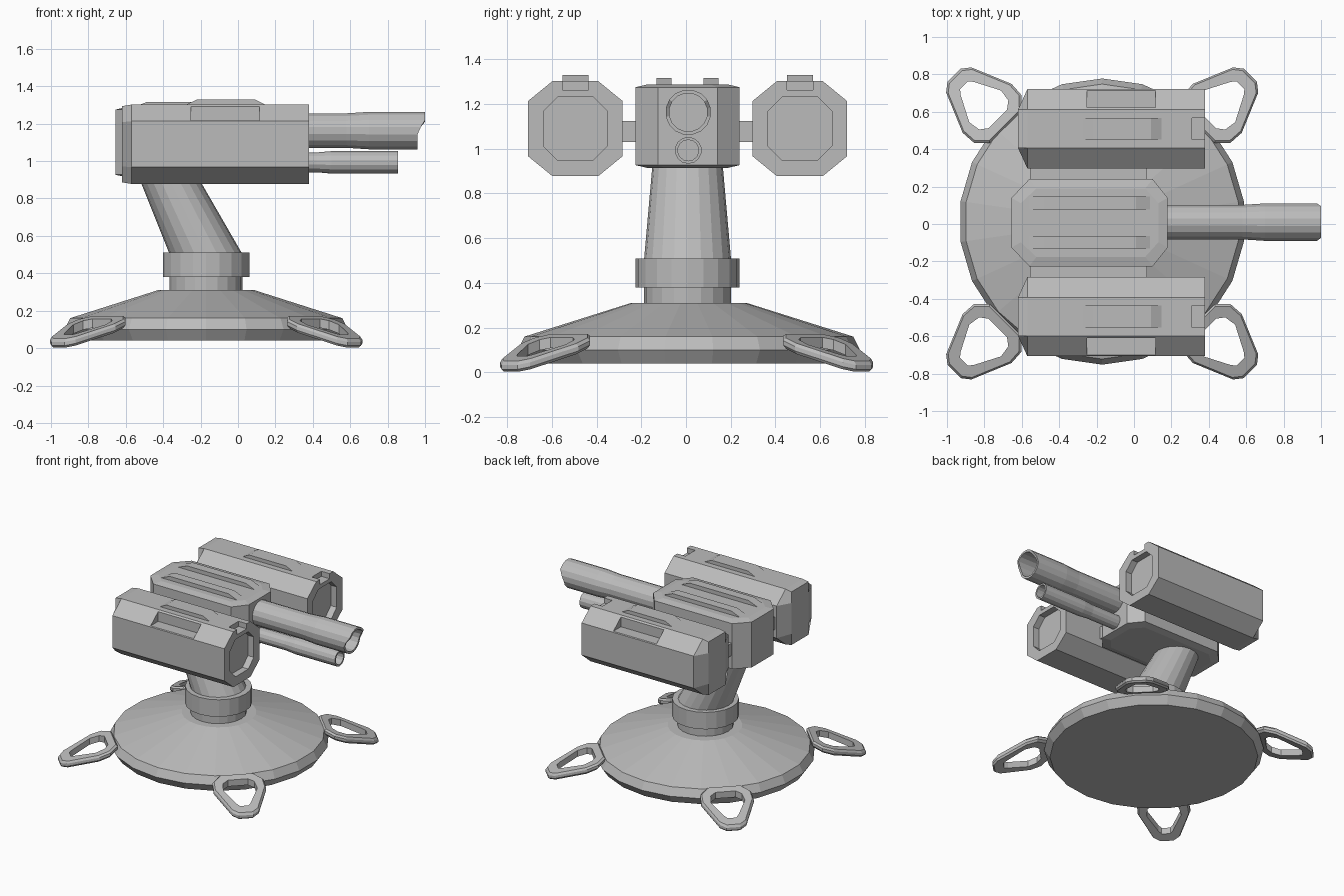
import bpy, bmesh
from math import cos, sin, pi, radians
from mathutils import Vector

cube = bpy.data.objects.get("Cube")
if cube:
    bpy.data.objects.remove(cube)

grey = bpy.data.materials.new("plain_grey")
grey.use_nodes = True
COLOUR = (0.5, 0.5, 0.5, 1)
grey.diffuse_color = COLOUR
grey.node_tree.nodes["Principled BSDF"].inputs["Base Color"].default_value = COLOUR

CX, CY = -0.17, 0.007      # pedestal axis and head centre line


def loft(name, rings, closed=False):
    """Skin equal-length rings of points; cap the ends, or close ring to ring."""
    bm = bmesh.new()
    rows = [[bm.verts.new(p) for p in ring] for ring in rings]
    n = len(rows[0])
    pairs = list(zip(rows, rows[1:])) + ([(rows[-1], rows[0])] if closed else [])
    for a, b in pairs:
        for i in range(n):
            j = (i + 1) % n
            bm.faces.new((a[i], a[j], b[j], b[i]))
    if not closed:
        bm.faces.new(rows[0])
        bm.faces.new(rows[-1])
    bmesh.ops.recalc_face_normals(bm, faces=bm.faces)
    mesh = bpy.data.meshes.new(name)
    bm.to_mesh(mesh)
    bm.free()
    mesh.materials.append(grey)
    obj = bpy.data.objects.new(name, mesh)
    bpy.context.collection.objects.link(obj)
    return obj


def disc(x, y, z, r, n):
    """Horizontal ring with a vertex at the back."""
    return [(x + r * cos(pi / 2 + 2 * pi * i / n), y + r * sin(pi / 2 + 2 * pi * i / n), z)
            for i in range(n)]


def box(name, x0, x1, y0, y1, z0, z1):
    return loft(name, [[(x, y0, z0), (x, y1, z0), (x, y1, z1), (x, y0, z1)] for x in (x0, x1)])


def octagon(x, y, z, h, flat, side):
    """Upright octagon: half size h, half top edge flat, half side edge side."""
    pts = [(flat, h), (h, side), (h, -side), (flat, -h),
           (-flat, -h), (-h, -side), (-h, side), (-flat, h)]
    return [(x, y + a, z + b) for a, b in pts]


def ridge(name, x0, x1, y, half, base, top, ramp):
    """Long raised rib with sloping ends."""
    rings = []
    for x, z in ((x0, base), (x0 + ramp, top), (x1 - ramp, top), (x1, base)):
        rings.append([(x, y - half, base - 0.02), (x, y + half, base - 0.02),
                      (x, y + half, z), (x, y - half, z)])
    return loft(name, rings)


def carve(obj, cutters):
    """Subtract the cutters, bake the result and discard them."""
    for c in cutters:
        m = obj.modifiers.new("cut", 'BOOLEAN')
        m.operation, m.solver, m.object = 'DIFFERENCE', 'EXACT', c
    dg = bpy.context.evaluated_depsgraph_get()
    mesh = bpy.data.meshes.new_from_object(obj.evaluated_get(dg))
    obj.modifiers.clear()
    obj.data = mesh
    for c in cutters:
        bpy.data.objects.remove(c)


# Pedestal: wide cone, neck, collar and leaning arm
loft("base_cone", [disc(CX, 0.013, z, r, 22) for z, r in
                   ((0.04, 0.725), (0.1, 0.765), (0.16, 0.735), (0.31, 0.26))])
loft("neck", [disc(CX, CY, z, 0.195, 20) for z in (0.3, 0.39)])
loft("collar", [disc(CX, CY, z, 0.232, 20) for z in (0.38, 0.51)])
loft("leaning_arm", [disc(CX, CY, 0.5, 0.195, 20), disc(-0.38, CY, 0.93, 0.157, 20)])

# Four rounded triangular anchor loops, sloping down to the ground
outer = [(1.12, 0.05), (1.085, 0.095), (0.87, 0.185), (0.79, 0.18), (0.73, 0.12)]
inner = [(1.045, 0.03), (1.02, 0.05), (0.885, 0.12), (0.82, 0.11), (0.79, 0.07)]
for k, label in enumerate(("back_left", "back_right", "front_right", "front_left")):
    a = radians(45 + 90 * k)

    def slab(half, dz, grow=0.0):
        pts = half + [(u, -v) for u, v in reversed(half)]
        out = []
        for u, v in pts:
            u, v = 0.92 + (u - 0.92) * (1 + grow), v * (1 + grow)
            out.append((CX + u * cos(a) - v * sin(a), 0.003 + u * sin(a) + v * cos(a),
                        0.03 + (1.1 - u) * 0.33 + dz))
        return out
    loft(label + "_anchor_loop",
         [slab(outer, -0.024, -0.06), slab(outer, -0.01), slab(outer, 0.01),
          slab(outer, 0.024, -0.06), slab(inner, 0.024), slab(inner, -0.024)], closed=True)


# Central housing: chamfered plan, slightly crowned top and bottom
def plan(z, s):
    half = [(0.18, 0.133), (0.1, 0.233), (-0.56, 0.233), (-0.655, 0.133)]
    pts = half + [(x, -y) for x, y in reversed(half)]
    return [(-0.237 + (x + 0.237) * (1 - s / 0.42), CY + y * (1 - s / 0.233), z) for x, y in pts]


loft("central_housing", [plan(0.915, 0.05), plan(0.927, 0), plan(1.275, 0), plan(1.287, 0.05)])
for side, label in ((1, "back"), (-1, "front")):
    ridge(label + "_housing_rib", -0.565, 0.09, CY + side * 0.105, 0.034, 1.285, 1.317, 0.08)


# Hollow barrels along x; the end may be shaped by height
def barrel(name, z, stations, bore, depth, n, end=lambda x, z: x):
    def ring(x, r, tip=False):
        pts = []
        for i in range(n):
            t = 2 * pi * (i + 0.5) / n
            pz = z + r * sin(t)
            pts.append((end(x, pz) if tip else x, 0.01 + r * cos(t), pz))
        return pts
    tip_x, tip_r = stations[-1]
    loft(name, [ring(x, r) for x, r in stations[:-1]]
         + [ring(tip_x, tip_r, True), ring(tip_x, bore, True), ring(tip_x - depth, bore)])


barrel("main_barrel", 1.163, [(0.15, 0.094), (0.58, 0.094), (0.7, 0.102), (1.0, 0.102)],
       0.086, 0.3, 16, lambda x, z: x - 0.04 * min(1, max(0, (1.205 - z) / 0.04)))
barrel("lower_barrel", 0.993, [(0.15, 0.053), (0.42, 0.053), (0.5, 0.06), (0.855, 0.06)],
       0.047, 0.25, 14)

# Side pods with front recess, outer cut-out, front notch, rib and connector
for side, label in ((1, "back"), (-1, "front")):
    y, z = CY + side * 0.502, 1.09
    main = [octagon(x, y, z, 0.212, 0.103, 0.123) for x in (-0.57, 0.38)]
    tail = [(-0.62, y + max(-0.103, min(0.103, p[1] - y)), z + (p[2] - z) * 0.96)
            for p in main[0]]
    pod = loft(label + "_pod", [tail] + main)
    recess = loft("cut_recess", [octagon(x, y, z, 0.143, 0.078, 0.078) for x in (0.33, 0.5)])
    ys = sorted((y + side * 0.115, y + side * 0.3))
    pocket = box("cut_pocket", -0.25, 0.115, ys[0], ys[1], 1.218, 1.4)
    notch = box("cut_notch", 0.31, 0.5, y - 0.058, y + 0.058, 1.263, 1.4)
    carve(pod, [recess, pocket, notch])
    ridge(label + "_pod_rib", -0.28, 0.15, y, 0.058, 1.3, 1.329, 0.06)
    ys = sorted((CY + side * 0.22, CY + side * 0.3))
    box(label + "_pod_connector", -0.555, 0.07, ys[0], ys[1], 1.03, 1.125)
